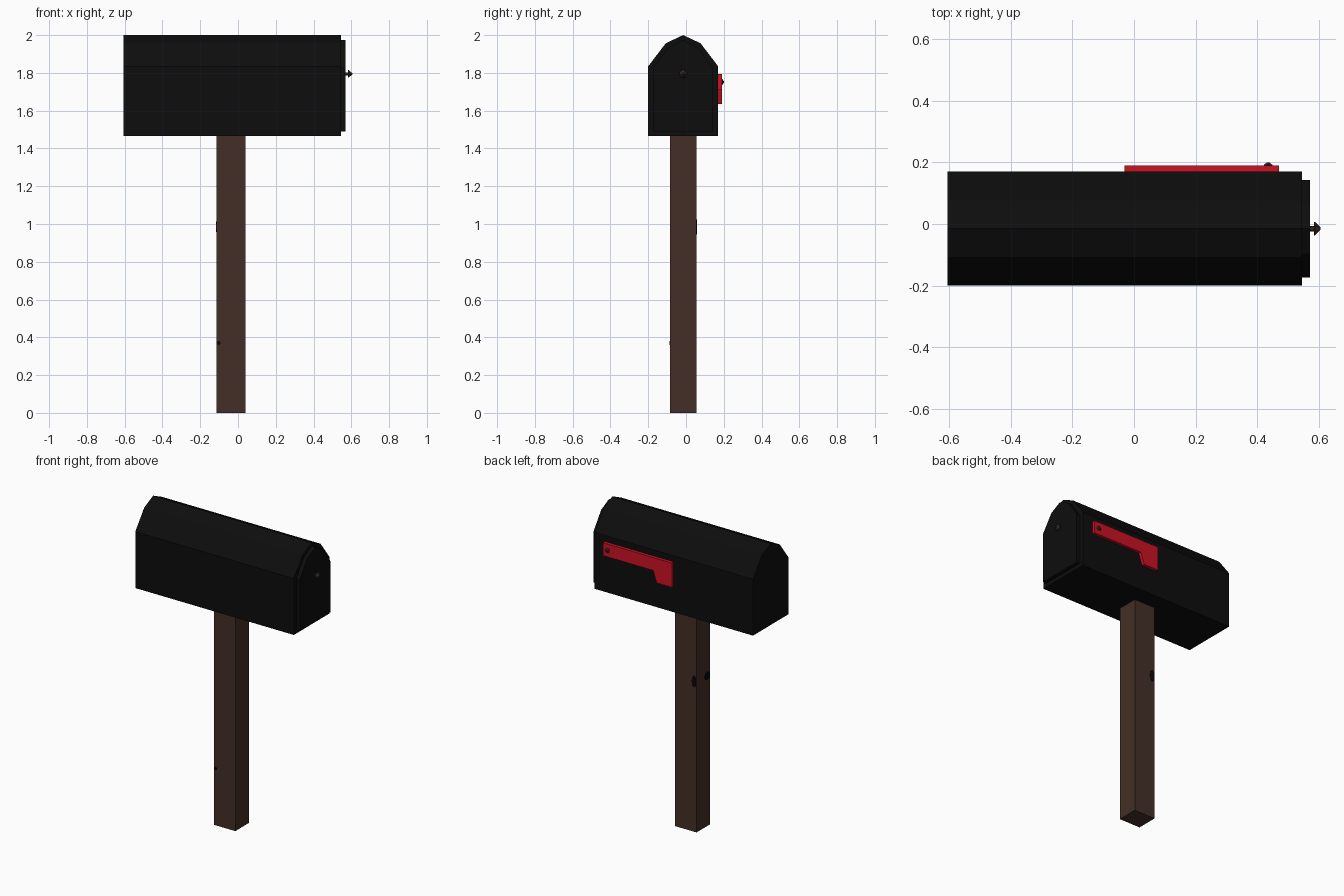
import bpy, bmesh, math
from mathutils import Matrix, Vector

if "Cube" in bpy.data.objects:
    bpy.data.objects.remove(bpy.data.objects["Cube"])


def material(name, rgb):
    m = bpy.data.materials.new(name)
    m.diffuse_color = (*rgb, 1)
    m.use_nodes = True
    m.node_tree.nodes["Principled BSDF"].inputs["Base Color"].default_value = m.diffuse_color
    return m


BLACK = material("black metal", (0.004, 0.004, 0.004))
WOOD = material("brown wood", (0.056, 0.028, 0.019))
RED = material("red paint", (0.60, 0.006, 0.018))
BRONZE = material("dark bronze", (0.045, 0.024, 0.016))
KNOT = material("dark knot", (0.003, 0.002, 0.002))


def finish(name, bm, mat):
    bmesh.ops.recalc_face_normals(bm, faces=bm.faces)
    mesh = bpy.data.meshes.new(name)
    bm.to_mesh(mesh)
    bm.free()
    mesh.materials.append(mat)
    ob = bpy.data.objects.new(name, mesh)
    bpy.context.collection.objects.link(ob)
    return ob


def extrude(name, points, vec, mat):
    """Close a planar outline and extrude it along vec."""
    bm = bmesh.new()
    face = bm.faces.new([bm.verts.new(p) for p in points])
    new = bmesh.ops.extrude_face_region(bm, geom=[face])["geom"]
    verts = [g for g in new if isinstance(g, bmesh.types.BMVert)]
    bmesh.ops.translate(bm, verts=verts, vec=Vector(vec))
    # the starting face is kept by the extrusion, so the solid is closed
    return finish(name, bm, mat)


def turned(name, origin, axis, profile, mat, sides=6):
    """Stack of cones along axis; profile = (distance, radius) pairs."""
    bm = bmesh.new()
    rot = Vector((0, 0, 1)).rotation_difference(Vector(axis)).to_matrix().to_4x4()
    for (a, r1), (b, r2) in zip(profile, profile[1:]):
        place = Matrix.Translation(origin) @ rot @ Matrix.Translation((0, 0, (a + b) / 2))
        bmesh.ops.create_cone(bm, cap_ends=True, segments=sides, radius1=r1,
                              radius2=r2, depth=b - a, matrix=place)
    return finish(name, bm, mat)


# mailbox body: faceted arch profile, mirrored about its middle plane
CY = -0.015
half = [(0.185, 1.465), (0.185, 1.835), (0.092, 1.957)]
arch = half + [(0, 2.0)] + [(-y, z) for y, z in reversed(half)]
extrude("mailbox_body", [(-0.605, CY + y, z) for y, z in arch], (1.15, 0, 0), BLACK)

# door: the same arch, slightly smaller
half = [(0.158, 1.49), (0.158, 1.825), (0.08, 1.935)]
arch = half + [(0, 1.975)] + [(-y, z) for y, z in reversed(half)]
extrude("door", [(0.53, CY + y, z) for y, z in arch], (0.04, 0, 0), BLACK)

# door knob
turned("door_knob_stem", (0.565, CY, 1.795), (1, 0, 0),
       [(0, 0.009), (0.018, 0.009)], BRONZE)
turned("door_knob", (0.583, CY, 1.795), (1, 0, 0),
       [(0, 0.022), (0.004, 0.022), (0.022, 0.004)], BRONZE)

# signal flag on the back side
flag = [(0.47, 1.795), (-0.03, 1.795), (-0.03, 1.635),
        (0.08, 1.635), (0.105, 1.71), (0.47, 1.71)]
extrude("signal_flag", [(x, 0.168, z) for x, z in flag], (0, 0.022, 0), RED)
turned("flag_rivet", (0.435, 0.188, 1.752), (0, 1, 0),
       [(0, 0.016), (0.004, 0.016), (0.012, 0.004)], BRONZE)

# post
post = [(-0.115, -0.085), (0.04, -0.085), (0.04, 0.055), (-0.115, 0.055)]
extrude("post", [(x, y, 0) for x, y in post], (0, 0, 1.47), WOOD)


# dark knots in the wood, as thin plates
def knot(name, centre, axis, w, h):
    pts = []
    for i in range(8):
        a = math.tau * i / 8
        u, v = w * math.cos(a), h * math.sin(a)
        off = Vector((u, 0, v)) if axis[1] else Vector((0, u, v))
        pts.append(Vector(centre) + off)
    extrude(name, pts, Vector(axis) * 0.003, KNOT)


knot("knot_back", (-0.097, 0.054, 0.985), (0, 1, 0), 0.017, 0.04)
knot("knot_left", (-0.114, -0.055, 0.985), (-1, 0, 0), 0.028, 0.028)
knot("knot_front", (-0.103, -0.084, 0.37), (0, -1, 0), 0.011, 0.011)
